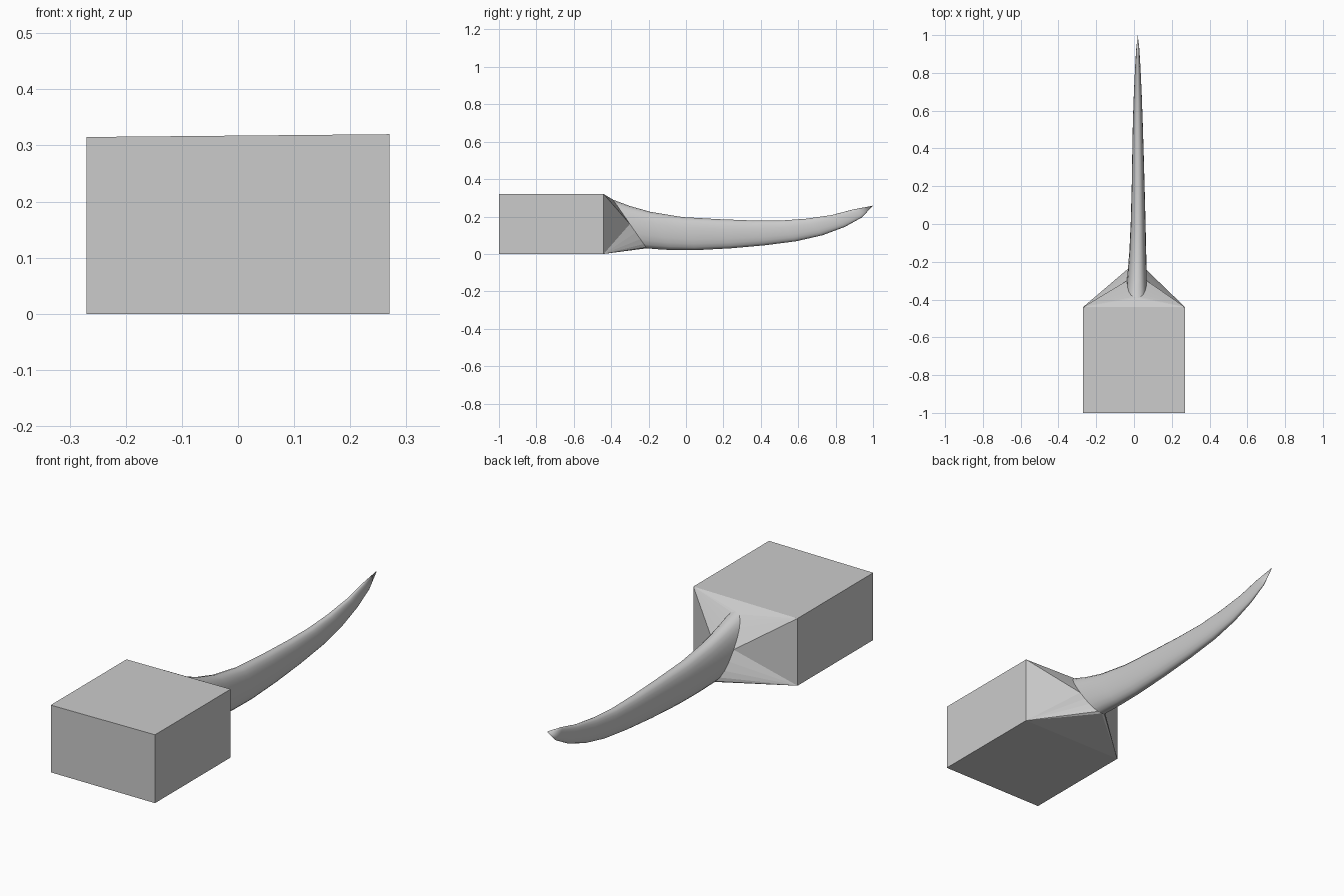
import bpy, bmesh, math
from mathutils import Vector

cube = bpy.data.objects.get("Cube")
if cube:
    bpy.data.objects.remove(cube, do_unlink=True)

grey = bpy.data.materials.new("light_grey")
grey.use_nodes = True
grey.diffuse_color = (0.6, 0.6, 0.6, 1)
grey.node_tree.nodes["Principled BSDF"].inputs["Base Color"].default_value = (0.6, 0.6, 0.6, 1)

SIDES = 20


def finish(bm, name, smooth=False):
    bmesh.ops.recalc_face_normals(bm, faces=bm.faces[:])
    mesh = bpy.data.meshes.new(name)
    bm.to_mesh(mesh)
    bm.free()
    mesh.materials.append(grey)
    for poly in mesh.polygons:
        poly.use_smooth = smooth
    obj = bpy.data.objects.new(name, mesh)
    bpy.context.collection.objects.link(obj)
    return obj


def power(v, p):
    return math.copysign(abs(v) ** p, v)


def ring(top, bottom, cx, width):
    """Rounded section spanning from a top point to a bottom point (y, z)."""
    top, bottom = Vector((0, *top)), Vector((0, *bottom))
    mid, half = (top + bottom) / 2, (top - bottom) / 2
    points = []
    for i in range(SIDES):
        a = math.tau * i / SIDES
        p = mid + half * power(math.cos(a), 0.9)
        p.x = cx + width * power(math.sin(a), 0.85)
        points.append(p)
    return points


# Claw sections: top point, bottom point, centre x, half width
sections = [
    ((-0.39, 0.29), (-0.21, 0.03), 0.015, 0.052),
    ((-0.30, 0.256), (-0.15, 0.025), 0.018, 0.049),
    ((-0.19, 0.225), (-0.08, 0.021), 0.02, 0.044),
    ((-0.02, 0.197), (0.05, 0.02), 0.022, 0.039),
    ((0.17, 0.186), (0.24, 0.03), 0.022, 0.034),
    ((0.35, 0.179), (0.42, 0.046), 0.021, 0.030),
    ((0.50, 0.178), (0.59, 0.068), 0.02, 0.026),
    ((0.64, 0.188), (0.73, 0.10), 0.02, 0.021),
    ((0.78, 0.208), (0.85, 0.145), 0.02, 0.015),
    ((0.89, 0.237), (0.94, 0.195), 0.02, 0.009),
]

# Claw, lofted to a pointed tip
bm = bmesh.new()
rows = [[bm.verts.new(p) for p in ring(*s)] for s in sections]
tip = bm.verts.new((0.02, 1.0, 0.258))
for i in range(SIDES):
    j = (i + 1) % SIDES
    for a, b in zip(rows, rows[1:]):
        bm.faces.new((a[i], a[j], b[j], b[i]))
    bm.faces.new((rows[-1][i], rows[-1][j], tip))
finish(bm, "claw", smooth=True)

# Block with a faceted collar joining its open back to the claw root
bm = bmesh.new()
outline = [(0.27, 0.32), (0.27, 0), (-0.27, 0), (-0.27, 0.315)]
front = [bm.verts.new((x, -1, z)) for x, z in outline]
back = [bm.verts.new((x, -0.44, z)) for x, z in outline]
root = [bm.verts.new(p) for p in ring(*sections[0])]
bm.faces.new(front)
quarter = SIDES // 4
for k in range(4):
    n = (k + 1) % 4
    bm.faces.new((front[k], front[n], back[n], back[k]))
    for i in range(k * quarter, (k + 1) * quarter):
        bm.faces.new((back[k], root[i], root[(i + 1) % SIDES]))
    bm.faces.new((back[k], back[n], root[(k + 1) * quarter % SIDES]))
finish(bm, "block")
